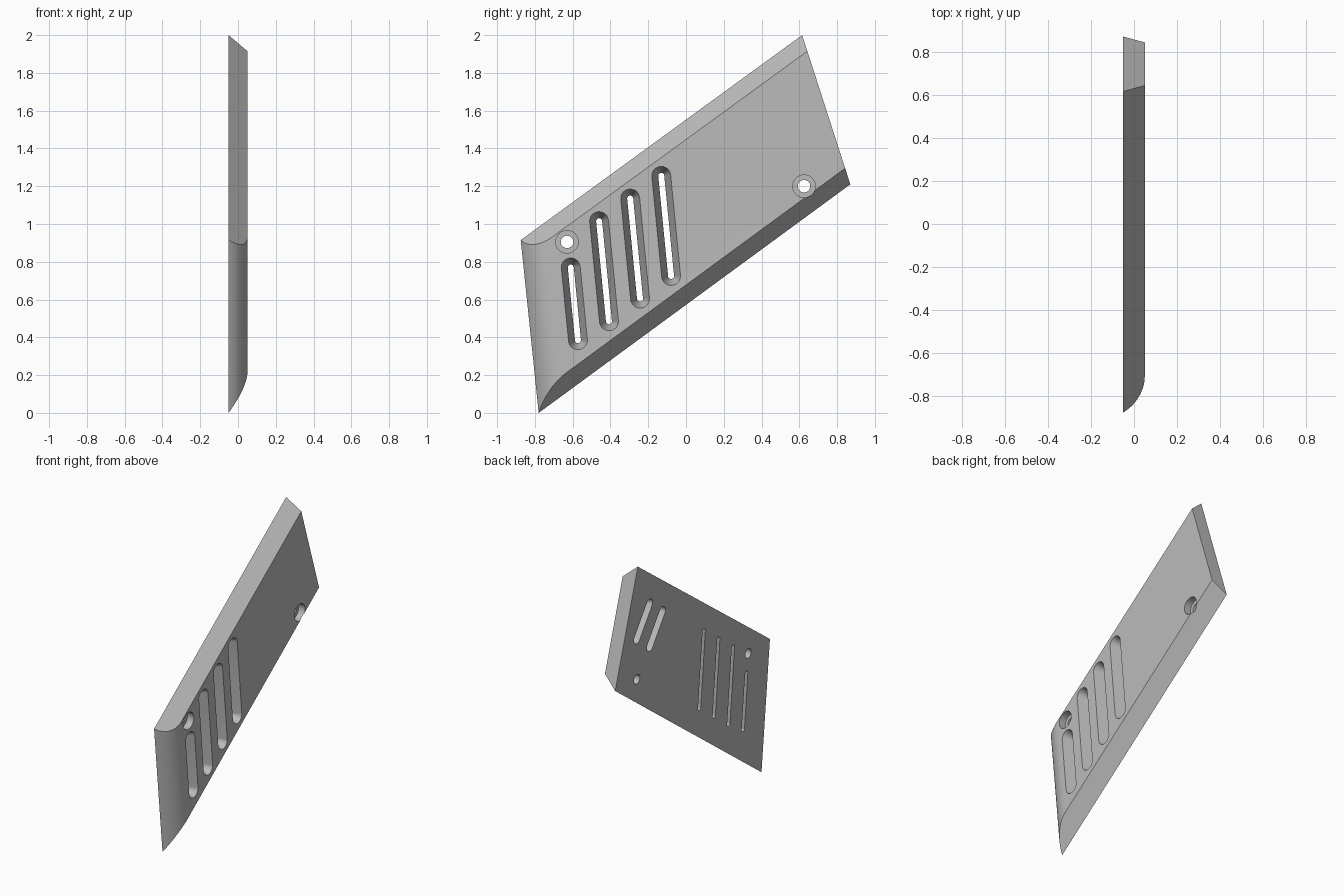
import bpy, bmesh, math
from mathutils import Vector

if "Cube" in bpy.data.objects:
    bpy.data.objects.remove(bpy.data.objects["Cube"], do_unlink=True)

HALF = 0.05      # half the plate thickness
BEVEL = 0.085    # width of the long-edge bevels
NOSE = 0.17      # width of the rounded end
CORNERS = [Vector(c) for c in ((-0.78, 0), (0.87, 1.21), (0.615, 2.0), (-0.875, 0.915))]


def new_object(name, bm):
    bmesh.ops.recalc_face_normals(bm, faces=bm.faces)
    mesh = bpy.data.meshes.new(name)
    bm.to_mesh(mesh)
    bm.free()
    obj = bpy.data.objects.new(name, mesh)
    bpy.context.collection.objects.link(obj)
    return obj


def loft(bm, rings):
    """Skin a list of (x, [(y, z), ...]) rings and cap both ends."""
    loops = [[bm.verts.new((x, p[0], p[1])) for p in pts] for x, pts in rings]
    n = len(loops[0])
    for a, b in zip(loops, loops[1:]):
        for i in range(n):
            j = (i + 1) % n
            bm.faces.new((a[i], a[j], b[j], b[i]))
    bm.faces.new(loops[0])
    bm.faces.new(loops[-1])


def inset_outline(insets):
    """Move each outline edge inward by its own amount and re-intersect."""
    lines = []
    for i, d in enumerate(insets):
        a, b = CORNERS[i], CORNERS[(i + 1) % 4]
        along = (b - a).normalized()
        lines.append((a + Vector((-along.y, along.x)) * d, along))
    pts = []
    for i in range(4):
        (p, u), (q, v) = lines[i - 1], lines[i]
        w = q - p
        t = (w.x * v.y - w.y * v.x) / (u.x * v.y - u.y * v.x)
        pts.append(p + u * t)
    return pts


def capsule(p, q, r, n=16):
    """Outline of a slot from p to q; a circle when both are the same."""
    p, q = Vector(p), Vector(q)
    if (q - p).length < 1e-6:
        angles = [math.tau * i / (2 * n) for i in range(2 * n)]
        return [p + Vector((math.cos(a), math.sin(a))) * r for a in angles]
    base = math.atan2(q.y - p.y, q.x - p.x)
    pts = []
    for centre, start in ((q, base - math.pi / 2), (p, base + math.pi / 2)):
        for i in range(n + 1):
            a = start + math.pi * i / n
            pts.append(centre + Vector((math.cos(a), math.sin(a))) * r)
    return pts


# Plate: bevelled long edges, square rear end, rounded front end
radius = (NOSE ** 2 + (2 * HALF) ** 2) / (4 * HALF)
sweep = math.asin(NOSE / radius)
STEPS = 14
rings = []
for k in range(STEPS + 1):
    phi = sweep * (1 - k / STEPS)
    x = HALF - radius * (1 - math.cos(phi))
    t = (x + HALF) / (2 * HALF)
    rings.append((x, inset_outline((BEVEL * t, 0, BEVEL * t, NOSE - radius * math.sin(phi)))))
bm = bmesh.new()
loft(bm, rings)
bmesh.ops.dissolve_limit(bm, angle_limit=math.radians(0.5), verts=bm.verts, edges=bm.edges)
plate = new_object("side_plate", bm)

# Cutters: tapered vents, stepped screw holes, blind slots in the back
cut = bmesh.new()


def drill(p, q, sections):
    loft(cut, [(x, capsule(p, q, r)) for x, r in sections])


TAPER = [(-0.07, 0.009), (0.07, 0.057)]
drill((-0.572, 0.385), (-0.61, 0.77), TAPER)
for i in range(3):
    dy, dz = 0.1645 * i, 0.12 * i
    drill((-0.408 + dy, 0.485 + dz), (-0.46 + dy, 1.015 + dz), TAPER)

for centre in ((-0.63, 0.905), (0.625, 1.2)):
    drill(centre, centre, [(-0.07, 0.033), (0, 0.033), (0, 0.06), (0.07, 0.06)])

half_slot = Vector((0.588, -0.808)) * 0.12
for centre in (Vector((0.553, 1.586)), Vector((0.408, 1.476))):
    drill(centre - half_slot, centre + half_slot, [(-0.07, 0.035), (0.025, 0.035)])

cutter = new_object("opening_cutter", cut)
cutter.hide_render = True

mod = plate.modifiers.new("openings", 'BOOLEAN')
mod.operation = 'DIFFERENCE'
mod.solver = 'EXACT'
mod.object = cutter
bpy.ops.object.select_all(action='DESELECT')
plate.select_set(True)
bpy.context.view_layer.objects.active = plate
bpy.ops.object.modifier_apply(modifier=mod.name)
bpy.data.objects.remove(cutter, do_unlink=True)
bpy.ops.object.shade_smooth_by_angle(angle=math.radians(25))

# Single grey finish
grey = bpy.data.materials.new("plain_grey")
grey.use_nodes = True
colour = (0.5, 0.5, 0.5, 1)
grey.diffuse_color = colour
grey.node_tree.nodes["Principled BSDF"].inputs["Base Color"].default_value = colour
plate.data.materials.clear()
plate.data.materials.append(grey)
